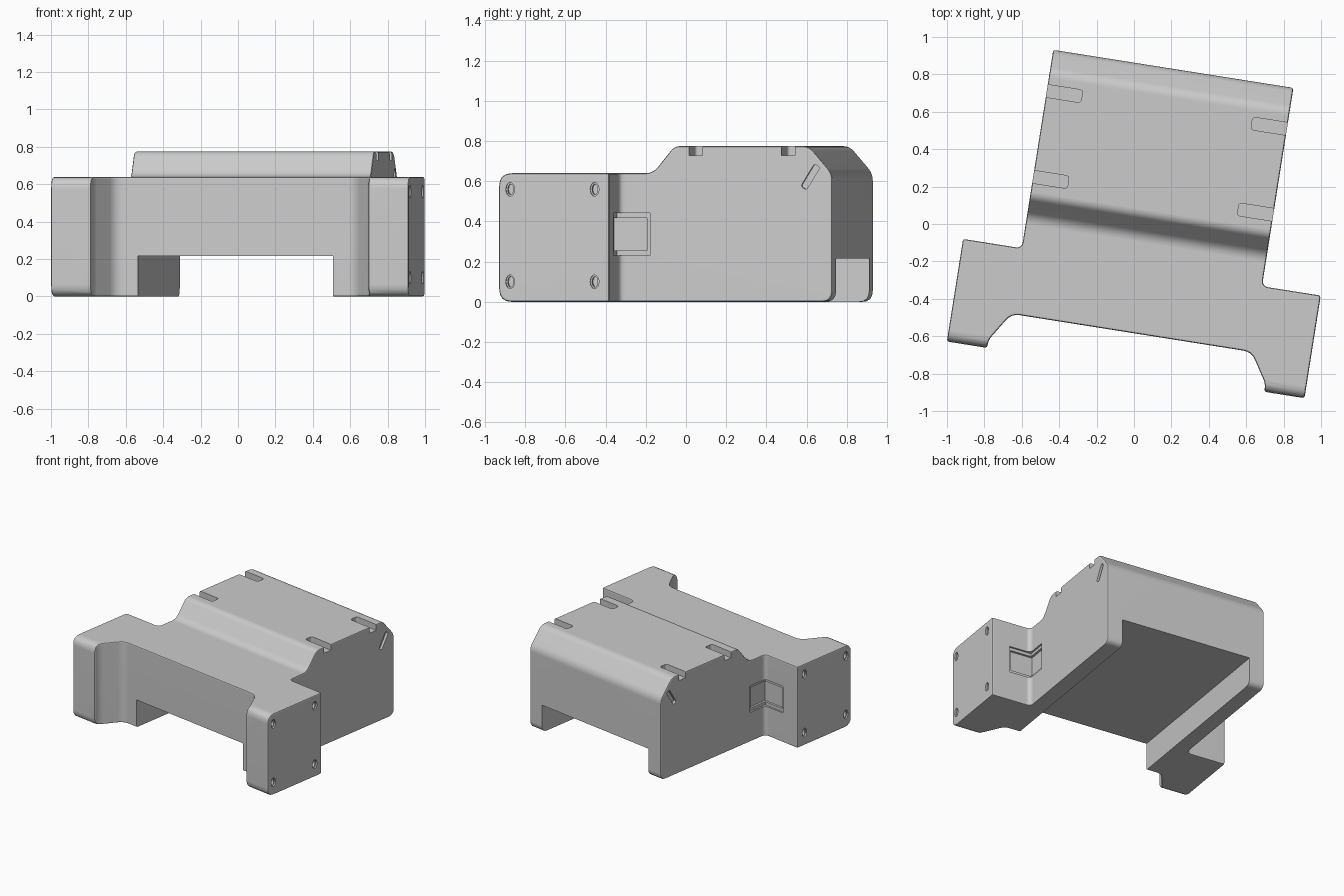
import bpy, bmesh, math
from mathutils import Vector, Matrix

if "Cube" in bpy.data.objects:
    bpy.data.objects.remove(bpy.data.objects["Cube"])

TURN = Matrix.Rotation(math.radians(-9), 4, 'Z')
PLACE = TURN @ Matrix.Translation((0.078, 0, 0))


def rounded(points, steps=4):
    """Round each corner (x, y, size) of a closed outline."""
    out, n = [], len(points)
    for i, (x, y, r) in enumerate(points):
        p = Vector((x, y))
        if r == 0:
            out.append(p)
            continue
        a = p + (Vector(points[i - 1][:2]) - p).normalized() * r
        b = p + (Vector(points[(i + 1) % n][:2]) - p).normalized() * r
        for k in range(steps + 1):
            t = k / steps
            out.append(a * (1 - t) ** 2 + p * 2 * t * (1 - t) + b * t * t)
    return out


def prism(name, outline, lo, hi, axis='Z'):
    """Extrude an outline: (x, y) along Z, or (y, z) along X."""
    bm = bmesh.new()
    place = (lambda p, h: (p.x, p.y, h)) if axis == 'Z' else (lambda p, h: (h, p.x, p.y))
    low = [bm.verts.new(place(p, lo)) for p in outline]
    top = [bm.verts.new(place(p, hi)) for p in outline]
    bm.faces.new(low)
    bm.faces.new(top)
    for i in range(len(low)):
        bm.faces.new((low[i - 1], low[i], top[i], top[i - 1]))
    bmesh.ops.recalc_face_normals(bm, faces=bm.faces)
    mesh = bpy.data.meshes.new(name)
    bm.to_mesh(mesh)
    bm.free()
    ob = bpy.data.objects.new(name, mesh)
    bpy.context.collection.objects.link(ob)
    return ob


def apply(ob, mod):
    bpy.context.view_layer.objects.active = ob
    bpy.ops.object.modifier_apply(modifier=mod.name)


def measure(mesh):
    """Volume and the furthest reach of a mesh."""
    bm = bmesh.new()
    bm.from_mesh(mesh)
    volume = bm.calc_volume()
    reach = [f(v.co[i] for v in bm.verts) for i in range(3) for f in (min, max)] if bm.verts else [9] * 6
    bm.free()
    return volume, reach


def combine(ob, tool, operation):
    """Boolean with the first solver that gives a sound result."""
    start = ob.data.copy()
    volume, reach = measure(start)
    for solver, own in (('EXACT', False), ('EXACT', True), ('MANIFOLD', False)):
        mod = ob.modifiers.new(operation, 'BOOLEAN')
        mod.operation, mod.solver, mod.object, mod.use_self = operation, solver, tool, own
        try:
            apply(ob, mod)
        except RuntimeError:
            ob.modifiers.clear()
        after, span = measure(ob.data)
        same = max(abs(a - b) for a, b in zip(reach, span)) < 0.002
        if operation == 'INTERSECT' or (same and 0.5 * volume < after < volume - 1e-7):
            break
        ob.data = start.copy()
    bpy.data.objects.remove(tool)


def box(x0, x1, y0, y1, r=0):
    return rounded([(x0, y0, r), (x1, y0, r), (x1, y1, r), (x0, y1, r)])


def oval(cy, cz, ry, rz, n=20):
    return [Vector((cy + ry * math.cos(2 * math.pi * i / n), cz + rz * math.sin(2 * math.pi * i / n)))
            for i in range(n)]


# Housing: plan outline intersected with the side profile
half = [(0.65, 0.852, 0), (0.65, -0.222, 0.035), (0.968, -0.222, 0), (0.968, -0.777, 0),
        (0.75, -0.777, 0), (0.75, -0.735, 0.028), (0.65, -0.577, 0.045)]
housing = prism("housing", rounded(half + [(-x, y, r) for x, y, r in reversed(half)]), -0.3, 1.2)
side = [(-0.777, 0, 0.065), (-0.777, 0.64, 0.065), (-0.052, 0.64, 0.04), (0.056, 0.775, 0.03),
        (0.735, 0.775, 0.035), (0.852, 0.638, 0.035), (0.852, 0, 0.055)]
combine(housing, prism("profile", rounded(side), -1.5, 1.5, 'X'), 'INTERSECT')

# Softened edges
bevel = housing.modifiers.new("edges", 'BEVEL')
bevel.width, bevel.segments = 0.012, 2
bevel.limit_method, bevel.angle_limit = 'ANGLE', math.radians(40)
bevel.use_clamp_overlap = False
apply(housing, bevel)

# Open channel underneath
combine(housing, prism("channel", box(-0.528, 0.528, -2, 2), -0.5, 0.216), 'DIFFERENCE')

for s in (-1, 1):
    # Top slots
    for y in (0.165, 0.63):
        xs = sorted((s * 0.46, s * 0.8))
        combine(housing, prism("slot", box(*xs, y - 0.034, y + 0.034, 0.018), 0.728, 0.9), 'DIFFERENCE')
    # Recess wrapped around the inner corner: shallow rim, deeper middle
    for x0, x1, y0, y1, z0, z1 in ((0.637, 0.825, -0.235, -0.067, 0.232, 0.441),
                                   (0.62, 0.808, -0.252, -0.082, 0.256, 0.418)):
        xs = sorted((s * x0, s * x1))
        combine(housing, prism("corner_recess", box(*xs, y0, y1), z0, z1), 'DIFFERENCE')
    # Fastener holes: wide rim and deeper core
    for y in (-0.72, -0.295):
        for z in (0.1, 0.56):
            for ry, rz, depth in ((0.022, 0.034, 0.012), (0.014, 0.026, 0.04)):
                xs = sorted((s * (0.968 - depth), s * 1.1))
                combine(housing, prism("hole", oval(y, z, ry, rz), *xs, 'X'), 'DIFFERENCE')
    # Slanted slit near the rear top corner
    d = Vector((0.52, 0.854))
    n = Vector((-d.y, d.x))
    slit = [Vector((0.742, 0.622)) + d * p.x + n * p.y for p in box(-0.066, 0.066, -0.017, 0.017, 0.015)]
    xs = sorted((s * 0.63, s * 0.8))
    combine(housing, prism("slit", slit, *xs, 'X'), 'DIFFERENCE')

# Place and shade
housing.data.transform(PLACE)
housing.name = housing.data.name = "housing"
bpy.ops.object.select_all(action='DESELECT')
housing.select_set(True)
bpy.context.view_layer.objects.active = housing
bpy.ops.object.shade_smooth_by_angle(angle=math.radians(32))
flat = housing.modifiers.new("even_shading", 'WEIGHTED_NORMAL')
flat.keep_sharp = True
